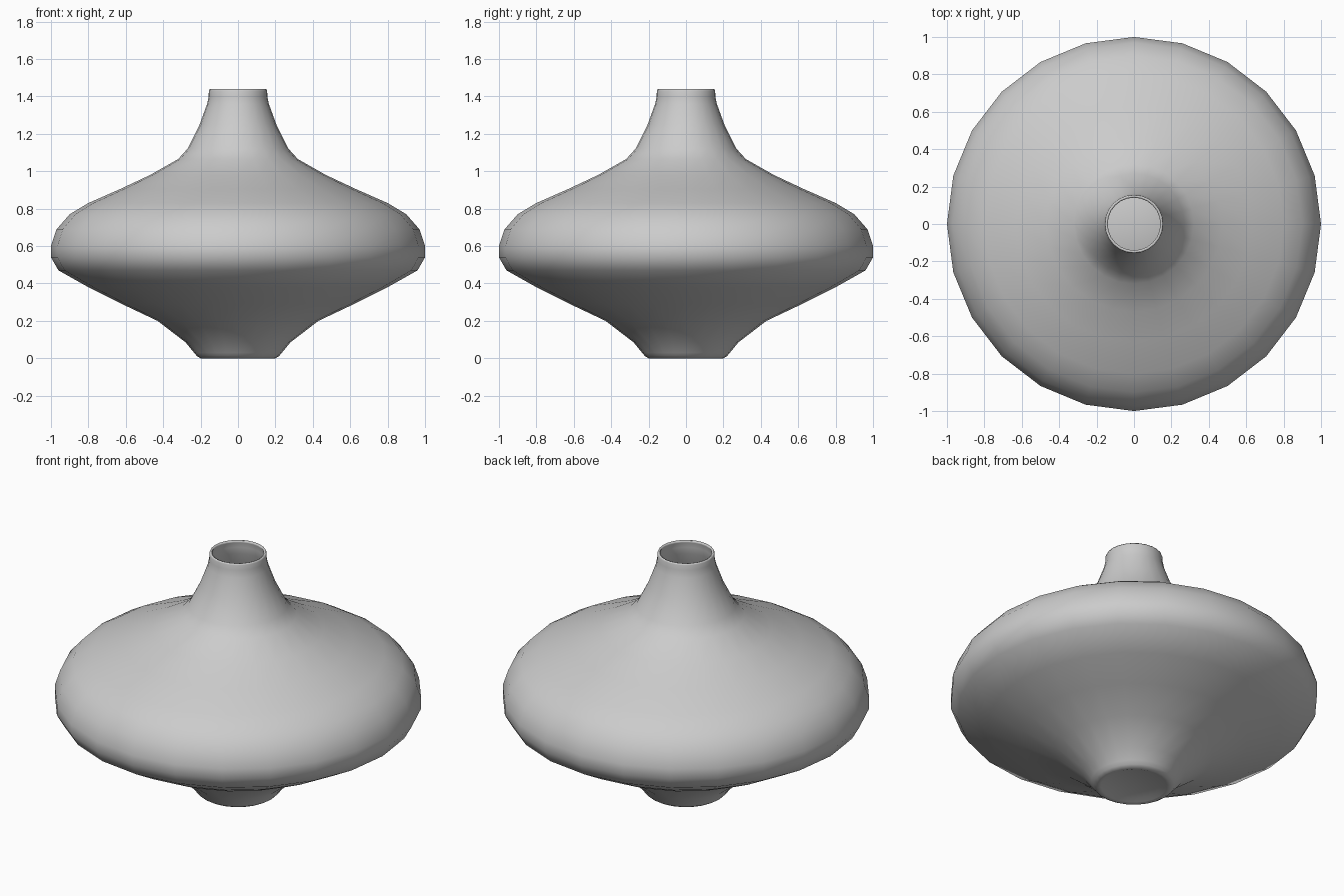
import bpy, bmesh, math
from mathutils import Vector

if "Cube" in bpy.data.objects:
    bpy.data.objects.remove(bpy.data.objects["Cube"])

SIDES = 24

# Outer profile (radius, height), from the foot up to the rim
profile = [
    (0.15, 0.015), (0.18, 0.003), (0.20, 0.0), (0.22, 0.012), (0.235, 0.03),
    (0.28, 0.085), (0.43, 0.20), (0.62, 0.29), (0.80, 0.38), (0.96, 0.47),
    (1.0, 0.54), (1.0, 0.60), (0.97, 0.69), (0.90, 0.77), (0.80, 0.83),
    (0.63, 0.905), (0.47, 0.98), (0.32, 1.065), (0.27, 1.12), (0.205, 1.25),
    (0.165, 1.36), (0.157, 1.40), (0.156, 1.43), (0.152, 1.44),
]

# Turn the profile around the z axis, vertices on the x and y axes
bm = bmesh.new()
rings = []
for r, z in profile:
    rings.append([bm.verts.new((r * math.cos(2 * math.pi * i / SIDES),
                                r * math.sin(2 * math.pi * i / SIDES), z))
                  for i in range(SIDES)])
for low, high in zip(rings, rings[1:]):
    for i in range(SIDES):
        j = (i + 1) % SIDES
        bm.faces.new((low[i], low[j], high[j], high[i]))

# Slightly dished base
centre = bm.verts.new((0, 0, 0.018))
for i in range(SIDES):
    bm.faces.new((centre, rings[0][(i + 1) % SIDES], rings[0][i]))

mesh = bpy.data.meshes.new("vase_body")
bm.to_mesh(mesh)
bm.free()
mesh.shade_smooth()
vase = bpy.data.objects.new("vase_body", mesh)
bpy.context.collection.objects.link(vase)

# Thin hollow wall, thickness added inwards
wall = vase.modifiers.new("wall", 'SOLIDIFY')
wall.thickness = 0.012
wall.offset = -1
